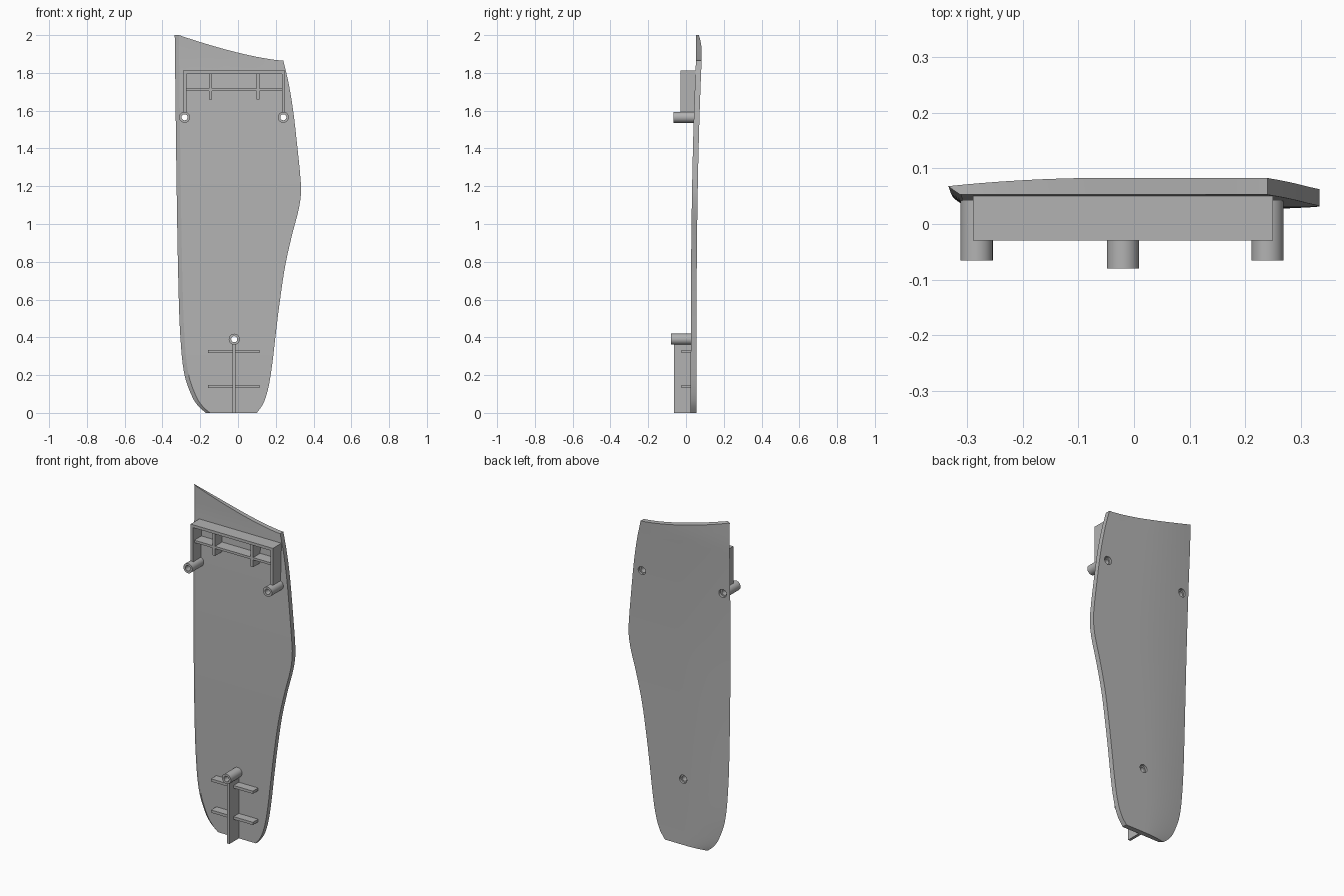
import bpy, bmesh, math
from mathutils import Matrix, Vector

if "Cube" in bpy.data.objects:
    bpy.data.objects.remove(bpy.data.objects["Cube"])

grey = bpy.data.materials.new("plain grey")
grey.use_nodes = True
grey.diffuse_color = (0.45, 0.45, 0.45, 1)
grey.node_tree.nodes["Principled BSDF"].inputs["Base Color"].default_value = (0.45, 0.45, 0.45, 1)


def finish(name, bm):
    bmesh.ops.recalc_face_normals(bm, faces=bm.faces)
    mesh = bpy.data.meshes.new(name)
    bm.to_mesh(mesh)
    bm.free()
    mesh.materials.append(grey)
    obj = bpy.data.objects.new(name, mesh)
    bpy.context.collection.objects.link(obj)
    return obj


def box(name, x0, x1, y0, y1, z0, z1):
    bm = bmesh.new()
    mid = Vector((x0 + x1, y0 + y1, z0 + z1)) / 2
    size = (x1 - x0, y1 - y0, z1 - z0, 1)
    bmesh.ops.create_cube(bm, size=1, matrix=Matrix.Translation(mid) @ Matrix.Diagonal(size))
    return finish(name, bm)


def cylinder(name, x, z, r, y0, y1):
    bm = bmesh.new()
    place = Matrix.Translation((x, (y0 + y1) / 2, z)) @ Matrix.Rotation(math.pi / 2, 4, 'X')
    bmesh.ops.create_cone(bm, cap_ends=True, segments=32, radius1=r, radius2=r,
                          depth=y1 - y0, matrix=place)
    return finish(name, bm)


def edge_x(points, z):
    """Smooth curve through (z, x) points."""
    n = len(points)
    i = max(k for k in range(n - 1) if points[k][0] <= z or k == 0)
    (z0, x0), (z1, x1) = points[i], points[i + 1]

    def slope(k):
        a, b = points[max(k - 1, 0)], points[min(k + 1, n - 1)]
        return (b[1] - a[1]) / (b[0] - a[0])
    h = z1 - z0
    t = (z - z0) / h
    return ((2*t**3 - 3*t*t + 1) * x0 + (t**3 - 2*t*t + t) * h * slope(i)
            + (3*t*t - 2*t**3) * x1 + (t**3 - t*t) * h * slope(i + 1))


LEFT = [(0, -.17), (.03, -.205), (.08, -.24), (.2, -.283), (.4, -.305),
        (.7, -.316), (1.2, -.325), (2, -.335)]
RIGHT = [(0, .10), (.05, .134), (.13, .16), (.25, .18), (.42, .2), (.58, .22), (.78, .25),
         (.95, .288), (1.08, .322), (1.17, .334), (1.25, .33), (1.4, .315),
         (1.6, .292), (1.75, .267), (1.865, .24)]
ROWS, COLS, THICK = 56, 20, 0.03


def back_y(z):
    return .055 + .028 * min(z / 1.87, 1) ** 3


# Curved panel: two matching grids joined around the rim
bm = bmesh.new()
sheets = []
for front in (True, False):
    grid = []
    for r in range(ROWS + 1):
        v = (r / ROWS) ** 1.4
        row = []
        for c in range(COLS + 1):
            u = c / COLS
            xl = edge_x(LEFT, 2 * v) + (.022 if front else 0)
            x = xl + (edge_x(RIGHT, 1.865 * v) - xl) * u
            z = v * (1.865 + .135 * (1 - u) ** 1.4)
            curl = .015 * max(0, 1 - 2 * u) ** 2
            y = back_y(z) - (THICK if front else curl)
            row.append(bm.verts.new((x, y, z)))
        grid.append(row)
    for r in range(ROWS):
        for c in range(COLS):
            bm.faces.new((grid[r][c], grid[r][c + 1], grid[r + 1][c + 1], grid[r + 1][c]))
    sheets.append(grid)


def rim(g):
    return (g[0] + [row[-1] for row in g[1:]] + g[-1][-2::-1]
            + [row[0] for row in g[-2:0:-1]])


a, b = rim(sheets[0]), rim(sheets[1])
for i in range(len(a)):
    j = (i + 1) % len(a)
    bm.faces.new((a[i], a[j], b[j], b[i]))
panel = finish("panel", bm)

# Screw bosses with bored and counterbored holes
bosses, cutters = [], []
for name, x, z, y0, back in (("upper_right", -.283, 1.565, -.066, .059),
                             ("upper_left", .24, 1.565, -.066, .071),
                             ("lower", -.02, .39, -.08, .055)):
    boss = cylinder(name + "_boss", x, z, .029, y0, back - .017)
    bore = cylinder(name + "_bore_cutter", x, z, .016, -.2, .2)
    sink = cylinder(name + "_sink_cutter", x, z, .024, back - .013, .2)
    bosses.append((boss, [bore]))
    cutters += [bore, sink]


def cut(obj, tools):
    bpy.context.view_layer.objects.active = obj
    for tool in tools:
        tool.hide_render = True
        mod = obj.modifiers.new("hole", 'BOOLEAN')
        mod.operation = 'DIFFERENCE'
        mod.solver = 'EXACT'
        mod.object = tool
        bpy.ops.object.modifier_apply(modifier=mod.name)


cut(panel, cutters)
for boss, tools in bosses:
    cut(boss, tools)
for tool in cutters:
    bpy.data.objects.remove(tool)

# Upper bracket
box("bracket_top", -.29, .25, -.03, .055, 1.795, 1.812)
box("bracket_right_leg", -.29, -.273, -.03, .052, 1.588, 1.8)
box("bracket_left_leg", .233, .25, -.03, .052, 1.588, 1.8)
box("bracket_bar", -.28, .24, -.02, .052, 1.703, 1.717)
for side, x in (("right", -.145), ("left", .105)):
    box("bracket_" + side + "_rib", x - .008, x + .008, -.02, .052, 1.66, 1.8)

# Lower spine and its cross ribs
box("lower_spine", -.028, -.012, -.063, .032, 0, .365)
for side, z in (("upper", .325), ("bottom", .14)):
    box(side + "_cross_rib", -.16, .115, -.025, .032, z - .008, z + .008)

# Smooth the curved parts, keeping edges sharp
bpy.ops.object.select_all(action='DESELECT')
for obj in [panel] + [boss for boss, _ in bosses]:
    obj.select_set(True)
bpy.context.view_layer.objects.active = panel
bpy.ops.object.shade_smooth_by_angle(angle=math.radians(30))
